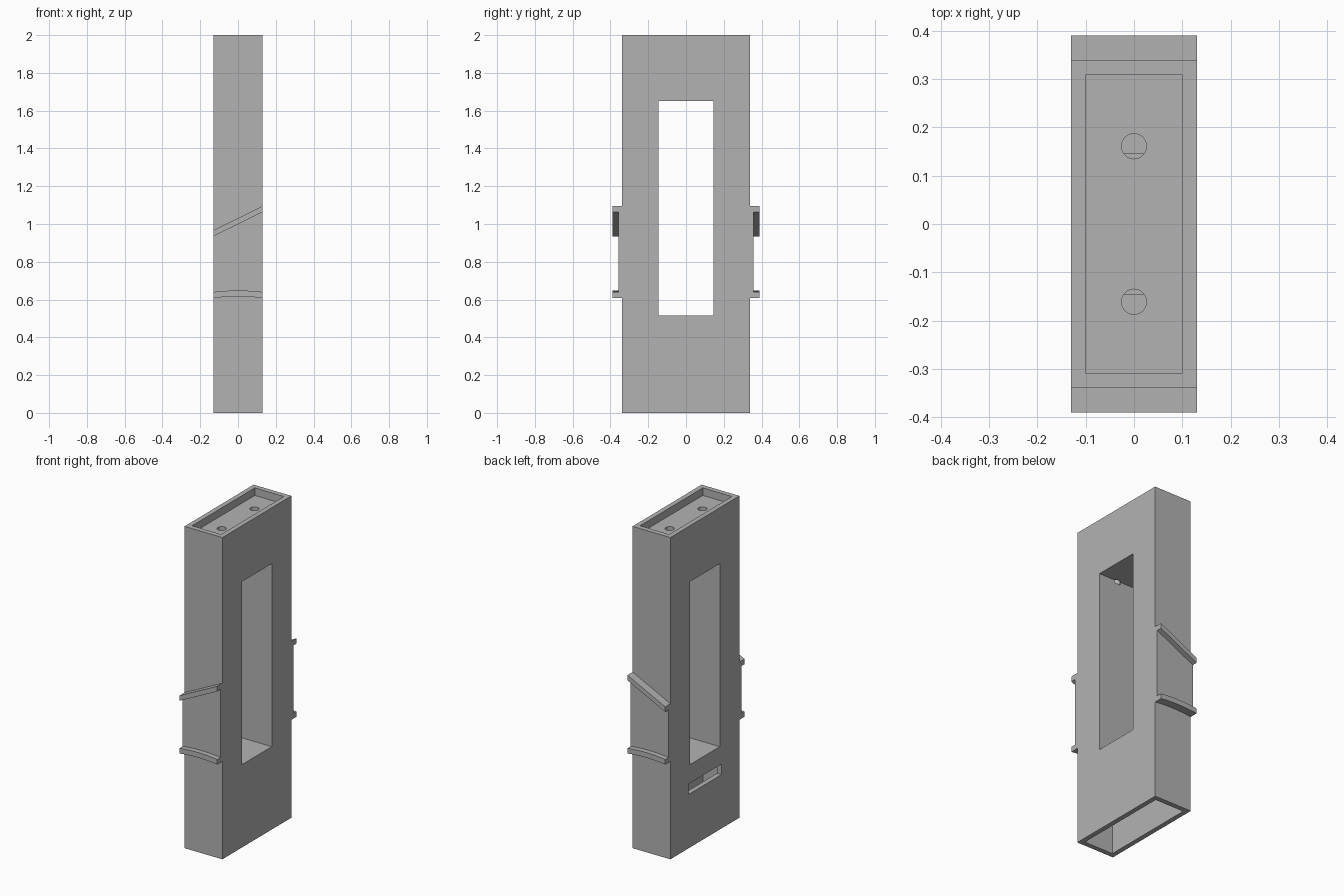
import bpy, bmesh, math
from mathutils import Matrix

cube = bpy.data.objects.get("Cube")
if cube:
    bpy.data.objects.remove(cube, do_unlink=True)

grey = bpy.data.materials.new("plain grey")
grey.use_nodes = True
grey.diffuse_color = (0.45, 0.45, 0.45, 1)
grey.node_tree.nodes["Principled BSDF"].inputs["Base Color"].default_value = (0.45, 0.45, 0.45, 1)

HALF_X, HALF_Y, RIB_Y, PAD_Y = 0.13, 0.339, 0.39, 0.357


def add_object(name, bm):
    bmesh.ops.recalc_face_normals(bm, faces=bm.faces)
    mesh = bpy.data.meshes.new(name)
    bm.to_mesh(mesh)
    bm.free()
    mesh.materials.append(grey)
    obj = bpy.data.objects.new(name, mesh)
    bpy.context.collection.objects.link(obj)
    return obj


def box(name, x, y, z):
    """Box from (min, max) ranges on each axis."""
    bm = bmesh.new()
    bmesh.ops.create_cube(bm, size=1)
    for v in bm.verts:
        for axis, (low, high) in enumerate((x, y, z)):
            v.co[axis] = low if v.co[axis] < 0 else high
    return add_object(name, bm)


def cylinder(name, radius, y, z):
    bm = bmesh.new()
    bmesh.ops.create_cone(bm, cap_ends=True, segments=32, radius1=radius, radius2=radius,
                          depth=z[1] - z[0],
                          matrix=Matrix.Translation((0, y, (z[0] + z[1]) / 2)))
    return add_object(name, bm)


def strip(name, lower, upper, y0, y1):
    """Solid between two x-z edge lines, extruded along y."""
    bm = bmesh.new()
    outline = lower + upper[::-1]
    face = bm.faces.new([bm.verts.new((x, y0, z)) for x, z in outline])
    new = bmesh.ops.extrude_face_region(bm, geom=[face])["geom"]
    for v in new:
        if isinstance(v, bmesh.types.BMVert):
            v.co.y = y1
    return add_object(name, bm)


def cut(target, cutter):
    cutter.hide_render = True
    mod = target.modifiers.new("cut", 'BOOLEAN')
    mod.operation = 'DIFFERENCE'
    mod.solver = 'EXACT'
    mod.object = cutter
    bpy.context.view_layer.objects.active = target
    bpy.ops.object.modifier_apply(modifier=mod.name)
    bpy.data.objects.remove(cutter, do_unlink=True)


# Tall body with its openings
body = box("body", (-HALF_X, HALF_X), (-HALF_Y, HALF_Y), (0, 2))
inner_x, inner_y = (-0.1, 0.1), (-0.308, 0.308)
cut(body, box("window_cutter", (-0.3, 0.3), (-0.146, 0.146), (0.515, 1.652)))
cut(body, box("top_recess_cutter", inner_x, inner_y, (1.953, 2.1)))
cut(body, box("base_cavity_cutter", inner_x, inner_y, (-0.1, 0.48)))
cut(body, box("side_slot_cutter", (-0.3, -0.05), (-0.163, 0.163), (0.335, 0.4)))
for y in (-0.161, 0.161):
    cut(body, cylinder("hole_cutter", 0.026, y, (1.635, 1.98)))

# Edge lines of the sloped upper rib and the gently arched lower rib
def slope(z):
    return [(-HALF_X, z - 0.064), (HALF_X, z + 0.064)]


def arch(z, steps=12):
    xs = [HALF_X * (2 * i / steps - 1) for i in range(steps + 1)]
    return [(x, z + 0.008 * (1 - (x / HALF_X) ** 2)) for x in xs]


# Ribs and raised pad on the front and back edges
for side, s in (("front", -1), ("back", 1)):
    strip(side + "_upper_rib", slope(0.999), slope(1.031), s * HALF_Y, s * RIB_Y)
    strip(side + "_lower_rib", arch(0.608), arch(0.64), s * HALF_Y, s * RIB_Y)
    strip(side + "_pad", arch(0.64), slope(0.999), s * HALF_Y, s * PAD_Y)
